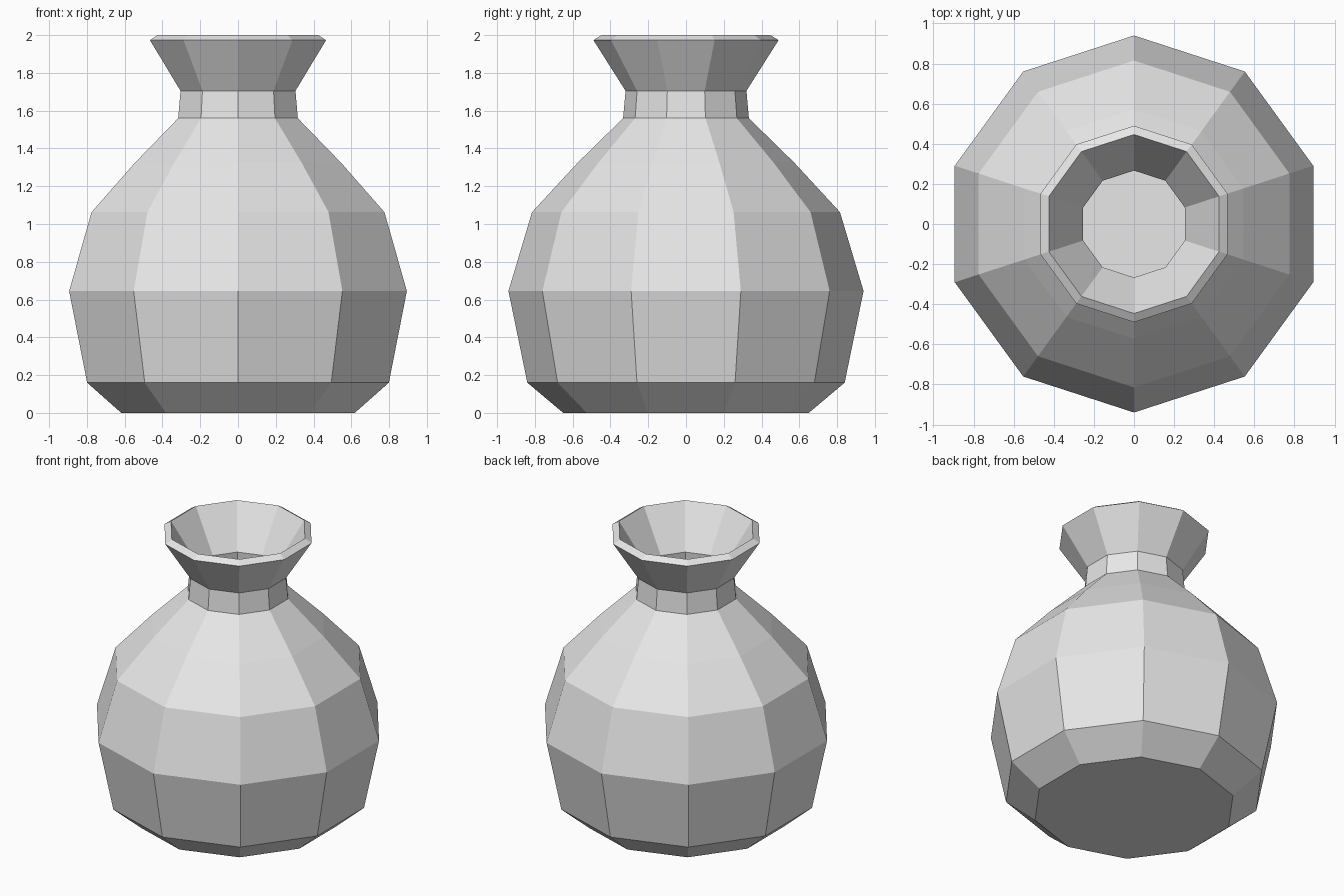
import bpy
import bmesh
from math import cos, sin, pi

cube = bpy.data.objects.get("Cube")
if cube:
    bpy.data.objects.remove(cube, do_unlink=True)

# Plain clay colour
clay = bpy.data.materials.new("pale_grey_clay")
clay.use_nodes = True
colour = (0.8, 0.8, 0.8, 1)
clay.diffuse_color = colour
clay.node_tree.nodes["Principled BSDF"].inputs["Base Color"].default_value = colour

SIDES = 10
# Outer profile from foot to lip: (corner radius, height)
PROFILE = [(0.65, 0), (0.84, 0.16), (0.94, 0.645), (0.815, 1.063), (0.573, 1.325),
           (0.333, 1.56), (0.32, 1.705), (0.49, 1.973)]

# Faceted pot shell, one ring of corners per profile point
bm = bmesh.new()
rings = []
for radius, z in PROFILE:
    angles = [pi / 2 + 2 * pi * i / SIDES for i in range(SIDES)]
    rings.append([bm.verts.new((radius * cos(a), radius * sin(a), z)) for a in angles])
bm.faces.new(reversed(rings[0]))
for low, high in zip(rings, rings[1:]):
    for i in range(SIDES):
        j = (i + 1) % SIDES
        bm.faces.new((low[i], low[j], high[j], high[i]))

mesh = bpy.data.meshes.new("pot")
bm.to_mesh(mesh)
bm.free()
mesh.materials.append(clay)
pot = bpy.data.objects.new("pot", mesh)
bpy.context.collection.objects.link(pot)

# Wall thickness, hollow inside with an open bevelled lip
wall = pot.modifiers.new("wall", 'SOLIDIFY')
wall.thickness = 0.05
wall.offset = -1
wall.use_even_offset = True
